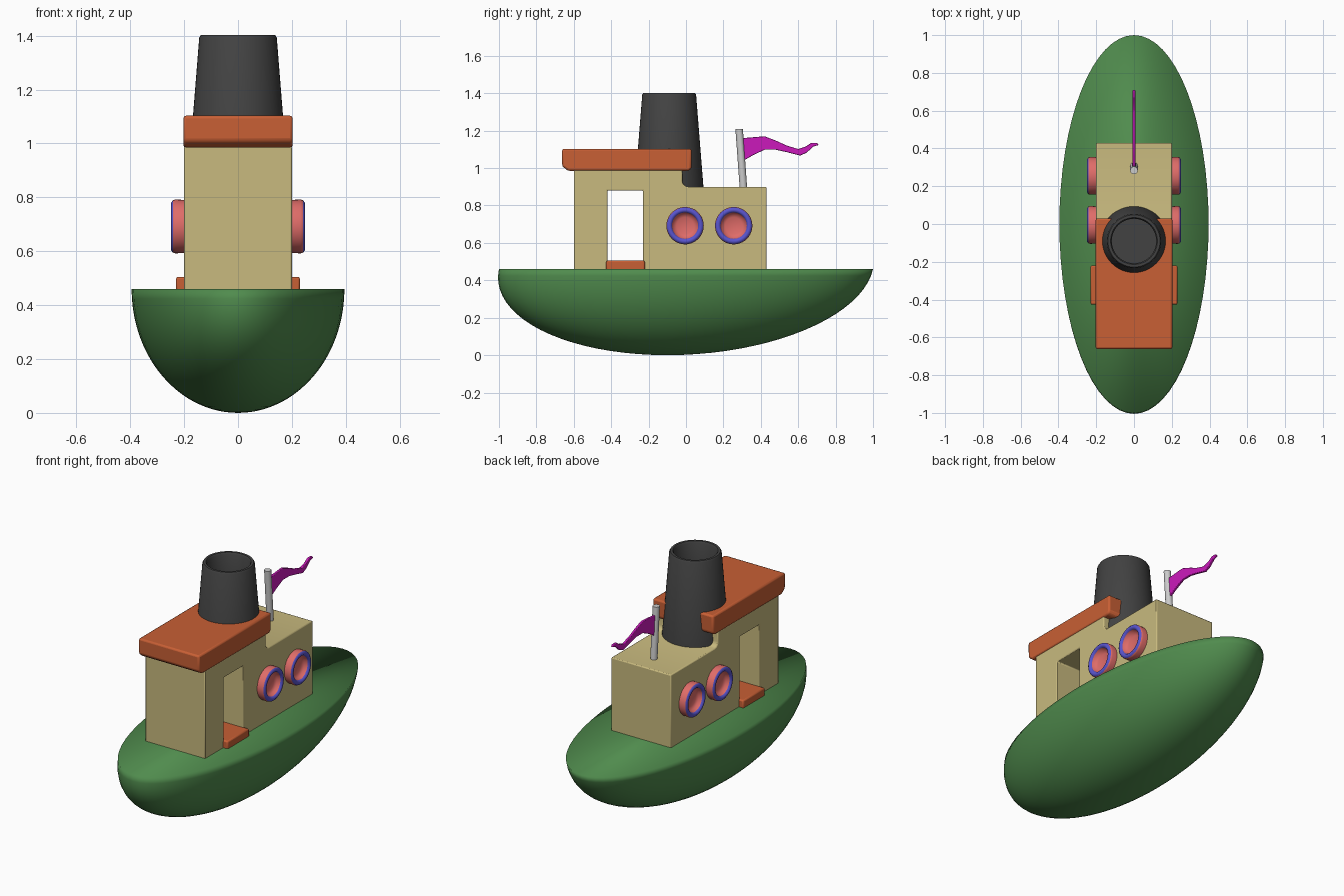
import bpy, bmesh, math
from mathutils import Vector

if "Cube" in bpy.data.objects:
    bpy.data.objects.remove(bpy.data.objects["Cube"])


def material(name, rgb):
    m = bpy.data.materials.new(name)
    m.diffuse_color = (*rgb, 1)
    m.use_nodes = True
    m.node_tree.nodes["Principled BSDF"].inputs["Base Color"].default_value = m.diffuse_color
    return m


GREEN = material("green", (0.08, 0.26, 0.075))
CREAM = material("cream", (0.58, 0.49, 0.21))
ORANGE = material("orange", (0.58, 0.115, 0.035))
DARK = material("dark_grey", (0.055, 0.055, 0.055))
PINK = material("pink", (0.74, 0.15, 0.14))
BLUE = material("blue", (0.1, 0.09, 0.62))
MAGENTA = material("magenta", (0.6, 0.01, 0.5))


def finish(bm, name, mats, angle=35, bevel=0, segments=2):
    """Turn a bmesh into a shaded object."""
    bmesh.ops.recalc_face_normals(bm, faces=bm.faces)
    me = bpy.data.meshes.new(name)
    bm.to_mesh(me)
    bm.free()
    ob = bpy.data.objects.new(name, me)
    bpy.context.collection.objects.link(ob)
    for m in mats:
        me.materials.append(m)
    if bevel:
        mod = ob.modifiers.new("bevel", 'BEVEL')
        mod.width, mod.segments = bevel, segments
        mod.limit_method = 'ANGLE'
    bpy.ops.object.select_all(action='DESELECT')
    ob.select_set(True)
    bpy.context.view_layer.objects.active = ob
    bpy.ops.object.shade_smooth_by_angle(angle=math.radians(angle))
    return ob


def extrude_profile(name, yz, half_width, mat, **kw):
    """Side outline in y, z extruded across x."""
    bm = bmesh.new()
    face = bm.faces.new([bm.verts.new((-half_width, y, z)) for y, z in yz])
    new = bmesh.ops.extrude_face_region(bm, geom=[face])["geom"]
    bmesh.ops.translate(bm, vec=(2 * half_width, 0, 0),
                        verts=[v for v in new if isinstance(v, bmesh.types.BMVert)])
    return finish(bm, name, [mat], **kw)


def lathe(name, profile, place, mats, bands=(), n=48, angle=35):
    """Spin (radius, height) points; bands lists the rings using material 1."""
    bm = bmesh.new()
    rings = []
    for r, h in profile:
        if r == 0:
            rings.append([bm.verts.new(place(0, 0, h))] * n)
        else:
            rings.append([bm.verts.new(place(r * math.cos(math.tau * i / n),
                                             r * math.sin(math.tau * i / n), h))
                          for i in range(n)])
    for k, (a, b) in enumerate(zip(rings, rings[1:])):
        for i in range(n):
            j = (i + 1) % n
            f = bm.faces.new(list(dict.fromkeys((a[i], a[j], b[j], b[i]))))
            f.material_index = int(k in bands)
    return finish(bm, name, mats, angle=angle)


# Hull: half ellipsoid, keel pushed forward, closed by a softly shaded flat deck
DECK = 0.46
hull_profile = [(0, 1)] + [(math.sin(t * math.pi / 40), math.cos(t * math.pi / 40))
                           for t in range(1, 21)] + [(0, 0)]
lathe("hull", hull_profile,
      lambda a, b, h: (0.395 * a, b - 0.1 * h, DECK * (1 - h)), [GREEN], n=64, angle=180)

# Cabin: one side outline with the doorway running right through
fillet = [(0.01 - 0.03 * math.sin(t), 0.93 - 0.03 * math.cos(t))
          for t in (math.pi / 2, math.pi / 3, math.pi / 6, 0)]
cabin = [(-0.6, 0.44), (-0.6, 0.99), (-0.02, 0.99)] + fillet + [
    (0.43, 0.90), (0.43, 0.44), (-0.23, 0.44), (-0.23, 0.88), (-0.42, 0.88), (-0.42, 0.44)]
extrude_profile("cabin", cabin, 0.2, CREAM, bevel=0.006)

# Roof and door step
extrude_profile("roof", [(-0.662, 1.103), (0.03, 1.103), (0.03, 1.0), (0.015, 0.985),
                         (-0.63, 0.985), (-0.662, 1.01)], 0.203, ORANGE, bevel=0.01)
extrude_profile("door_step", [(-0.427, 0.44), (-0.427, 0.505), (-0.22, 0.505), (-0.22, 0.44)],
                0.23, ORANGE, bevel=0.008)

# Chimney with a hollow top
lathe("chimney", [(0, 0.89), (0.184, 0.89), (0.144, 1.392), (0.138, 1.402), (0.124, 1.402),
                  (0.118, 1.392), (0.118, 1.2), (0, 1.2)],
      lambda a, b, h: (a, b - 0.09, h), [DARK])

# Portholes: pink body and dish, blue front ring, two on each side
porthole = [(0.098, 0.19), (0.1, 0.232), (0.097, 0.242), (0.087, 0.249), (0.076, 0.247),
            (0.07, 0.238), (0.064, 0.22), (0.045, 0.212), (0, 0.208)]
for side, label in ((-1, "left"), (1, "right")):
    for y, where in ((-0.005, "front"), (0.255, "rear")):
        lathe(f"porthole_{label}_{where}", porthole,
              lambda a, b, h: (side * h, y + a, 0.692 + b), [PINK, BLUE],
              bands=(2, 3, 4), n=40, angle=60)

# Flagpole, leaning slightly forward
foot, tip = Vector((0, 0.308, 0.88)), Vector((0, 0.284, 1.21))
lathe("flagpole", [(0, 0), (0.02, 0), (0.02, 1), (0, 1)],
      lambda a, b, h: Vector((a, b, 0)) + foot.lerp(tip, h), [], n=24)

# Waving pennant: top and bottom edges along y
top = [(0.30, 1.16), (0.36, 1.165), (0.42, 1.17), (0.48, 1.147), (0.54, 1.12), (0.60, 1.102),
       (0.64, 1.115), (0.67, 1.135), (0.70, 1.135)]
bottom = [(0.71, 1.123), (0.68, 1.115), (0.645, 1.082), (0.61, 1.067), (0.54, 1.085),
          (0.48, 1.098), (0.42, 1.098), (0.36, 1.07), (0.30, 1.035)]
extrude_profile("pennant", top + bottom, 0.007, MAGENTA, bevel=0.003)
